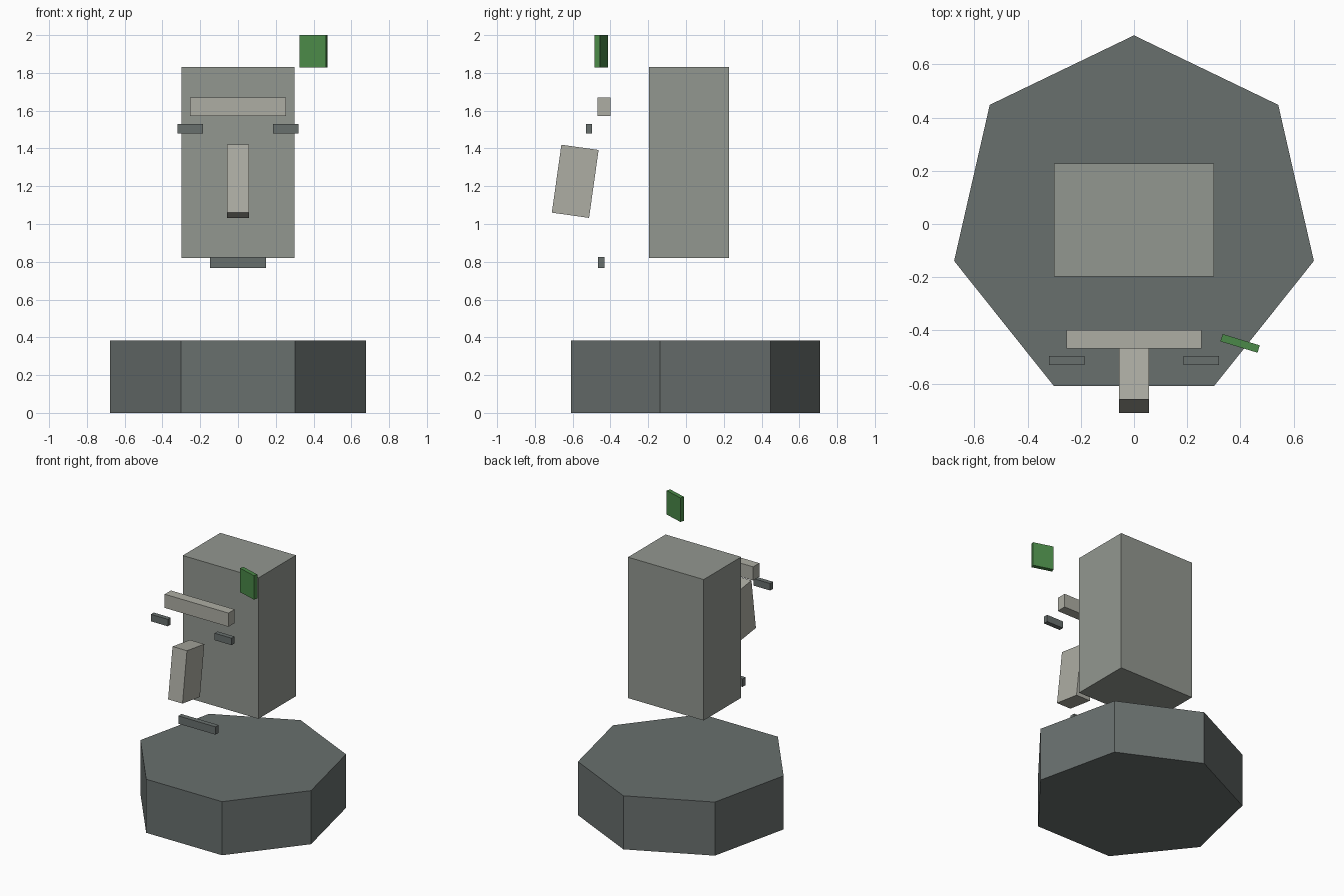
import bpy
from math import radians

if "Cube" in bpy.data.objects:
    bpy.data.objects.remove(bpy.data.objects["Cube"])


def material(name, color):
    m = bpy.data.materials.new(name)
    m.diffuse_color = (*color, 1)
    m.use_nodes = True
    m.node_tree.nodes["Principled BSDF"].inputs["Base Color"].default_value = m.diffuse_color
    return m


dark = material("dark_stone", (0.14, 0.16, 0.155))
mid = material("mid_stone", (0.29, 0.31, 0.28))
light = material("light_stone", (0.42, 0.42, 0.37))
green = material("leaf_green", (0.07, 0.25, 0.065))


def box(name, center, size, mat, rot=(0, 0, 0)):
    bpy.ops.mesh.primitive_cube_add(size=1, location=center,
                                    rotation=[radians(a) for a in rot])
    ob = bpy.context.object
    ob.name = name
    ob.scale = size
    ob.data.materials.append(mat)
    return ob


# Seven-sided plinth, one corner pointing to the back
bpy.ops.mesh.primitive_cylinder_add(vertices=7, radius=0.694, depth=0.384,
                                    location=(0, 0.0155, 0.192))
plinth = bpy.context.object
plinth.name = "plinth"
plinth.data.materials.append(dark)

# Floating head block
box("head", (0, 0.0155, 1.325), (0.60, 0.425, 1.01), mid)

# Face parts floating in front
box("brow", (0, -0.434, 1.62), (0.506, 0.07, 0.098), light)
box("nose", (0, -0.5865, 1.226), (0.114, 0.199, 0.363), light, (-8, 0, 0))
box("mouth", (0, -0.448, 0.796), (0.294, 0.035, 0.056), dark)
for side, label in ((-1, "left"), (1, "right")):
    box("eye_" + label, (side * 0.253, -0.513, 1.505), (0.134, 0.033, 0.05), dark)

# Green patch above the corner of the head
box("moss_patch", (0.399, -0.449, 1.914), (0.146, 0.029, 0.172), green, (0, 0, -17))
